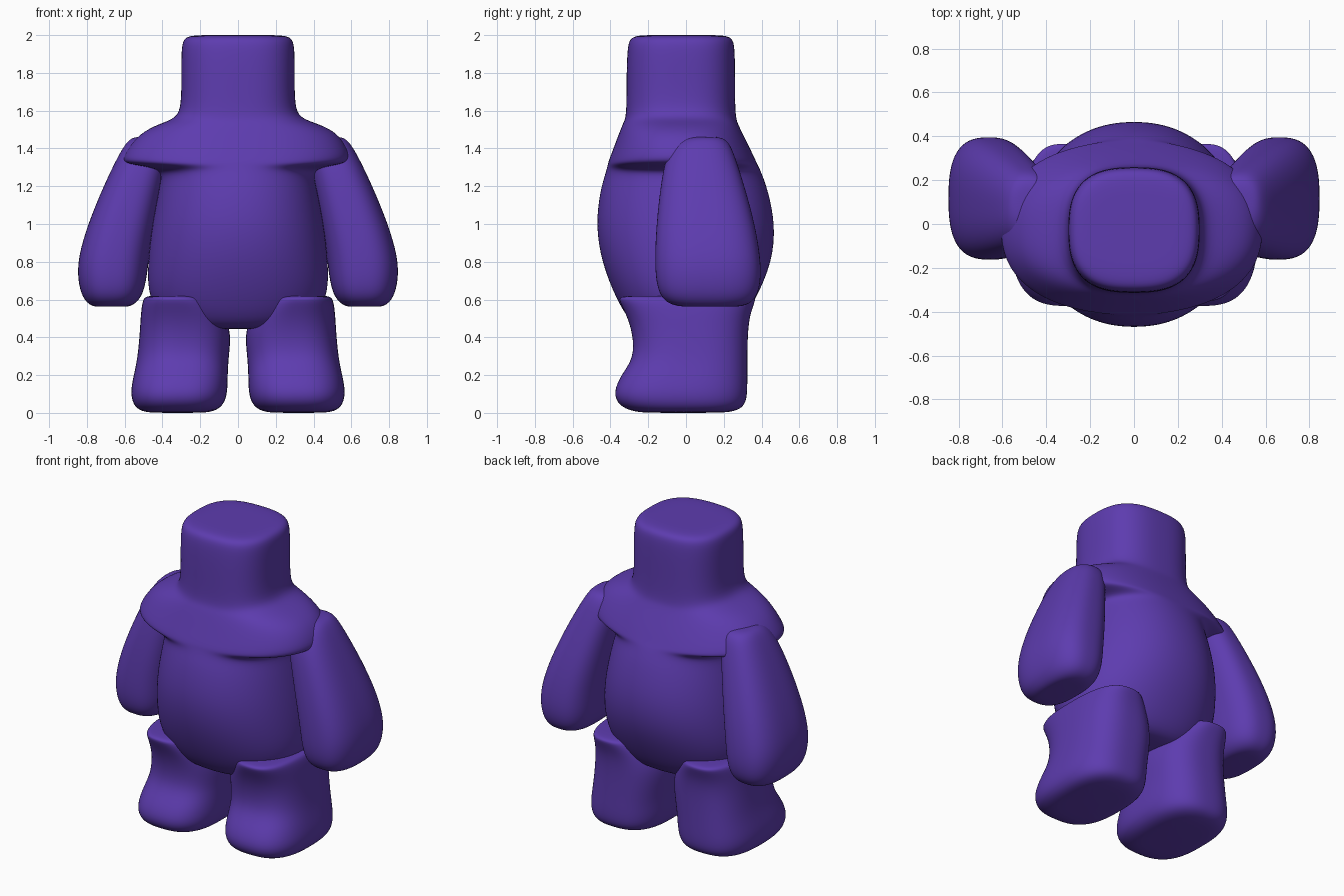
import bpy, bmesh, math

purple = bpy.data.materials.new("purple")
purple.diffuse_color = (0.11, 0.045, 0.43, 1)


def ring_points(z, x0, x1, y0, y1, n, segs):
    """Superellipse cross-section filling the given bounds."""
    cx, cy, rx, ry = (x0 + x1) / 2, (y0 + y1) / 2, (x1 - x0) / 2, (y1 - y0) / 2
    pts = []
    for i in range(segs):
        a = 2 * math.pi * i / segs
        c, s = math.cos(a), math.sin(a)
        r = (abs(c) ** n + abs(s) ** n) ** (-1 / n)
        pts.append((cx + rx * r * c, cy + ry * r * s, z))
    return pts


def loft(name, rings, mirror=False, segs=32):
    """Skin a stack of cross-sections (z, x0, x1, y0, y1, n), bottom to top."""
    bm = bmesh.new()
    loops = [[bm.verts.new(p) for p in ring_points(*r, segs)] for r in rings]
    for a, b in zip(loops, loops[1:]):
        for i in range(segs):
            j = (i + 1) % segs
            bm.faces.new((a[i], a[j], b[j], b[i]))
    bm.faces.new(loops[0][::-1])
    bm.faces.new(loops[-1])
    if mirror:
        for v in bm.verts:
            v.co.x = -v.co.x
        bmesh.ops.reverse_faces(bm, faces=bm.faces[:])
    for f in bm.faces:
        f.smooth = True
    mesh = bpy.data.meshes.new(name)
    bm.to_mesh(mesh)
    bm.free()
    mesh.materials.append(purple)
    obj = bpy.data.objects.new(name, mesh)
    bpy.context.collection.objects.link(obj)
    sub = obj.modifiers.new("smooth", 'SUBSURF')
    sub.levels = sub.render_levels = 2
    return obj


# Body, overhanging shoulders and flat-topped head in one skin
loft("body_and_head", [
    (0.445, -0.13, 0.13, -0.13, 0.13, 2.2),
    (0.445, -0.26, 0.26, -0.22, 0.22, 2.2),
    (0.47, -0.38, 0.38, -0.29, 0.29, 2.2),
    (0.60, -0.48, 0.48, -0.37, 0.37, 2.2),
    (0.80, -0.48, 0.48, -0.45, 0.46, 2.2),
    (1.00, -0.455, 0.455, -0.48, 0.475, 2.2),
    (1.18, -0.42, 0.42, -0.455, 0.435, 2.2),
    (1.26, -0.405, 0.40, -0.43, 0.405, 2.2),
    (1.295, -0.43, 0.42, -0.42, 0.39, 2.3),
    (1.315, -0.58, 0.55, -0.415, 0.38, 2.4),
    (1.335, -0.62, 0.595, -0.41, 0.37, 2.4),
    (1.40, -0.585, 0.58, -0.385, 0.34, 2.4),
    (1.48, -0.52, 0.53, -0.355, 0.30, 2.4),
    (1.53, -0.42, 0.43, -0.335, 0.275, 2.5),
    (1.56, -0.325, 0.325, -0.32, 0.265, 2.7),
    (1.63, -0.30, 0.30, -0.315, 0.26, 2.8),
    (1.80, -0.30, 0.30, -0.315, 0.26, 2.8),
    (1.94, -0.30, 0.30, -0.31, 0.258, 2.8),
    (1.985, -0.285, 0.285, -0.295, 0.245, 2.8),
    (2.00, -0.24, 0.24, -0.25, 0.20, 2.8),
    (2.00, -0.12, 0.12, -0.14, 0.09, 2.6),
])

# Hanging arms and stubby legs with feet, mirrored left and right
arm = [
    (0.562, 0.60, 0.74, 0.02, 0.24, 2.6),
    (0.565, 0.56, 0.78, -0.07, 0.32, 2.7),
    (0.61, 0.51, 0.825, -0.135, 0.375, 2.8),
    (0.70, 0.485, 0.848, -0.16, 0.398, 2.8),
    (0.82, 0.472, 0.848, -0.165, 0.395, 2.8),
    (1.00, 0.44, 0.795, -0.157, 0.365, 2.8),
    (1.20, 0.40, 0.712, -0.135, 0.31, 2.7),
    (1.34, 0.37, 0.645, -0.11, 0.265, 2.6),
    (1.42, 0.37, 0.60, -0.075, 0.235, 2.5),
    (1.457, 0.39, 0.565, -0.01, 0.20, 2.4),
    (1.462, 0.43, 0.52, 0.05, 0.14, 2.2),
]
leg = [
    (0.0, 0.21, 0.43, -0.18, 0.15, 2.6),
    (0.005, 0.13, 0.51, -0.28, 0.26, 2.8),
    (0.04, 0.075, 0.555, -0.36, 0.315, 2.8),
    (0.11, 0.055, 0.57, -0.385, 0.325, 2.8),
    (0.20, 0.055, 0.552, -0.345, 0.325, 2.8),
    (0.29, 0.05, 0.532, -0.275, 0.325, 2.8),
    (0.42, 0.035, 0.52, -0.282, 0.327, 2.8),
    (0.52, 0.07, 0.515, -0.315, 0.338, 2.8),
    (0.60, 0.14, 0.505, -0.358, 0.37, 2.8),
    (0.62, 0.17, 0.485, -0.35, 0.365, 2.8),
    (0.62, 0.25, 0.42, -0.20, 0.20, 2.6),
]
for side, flip in (("right", False), ("left", True)):
    loft(side + "_arm", arm, flip)
    loft(side + "_leg", leg, flip)
